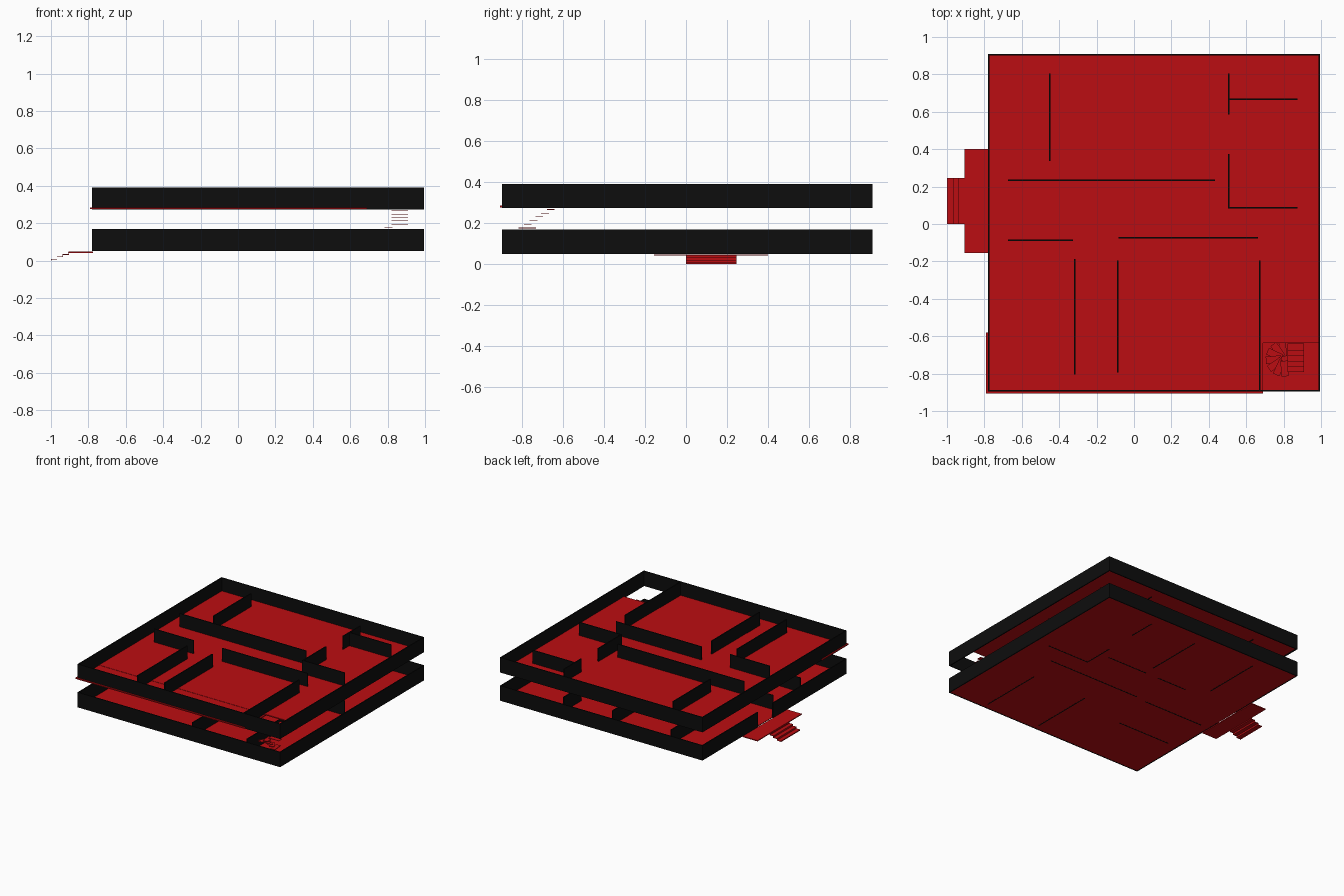
import bpy, bmesh, math
from mathutils import Matrix, Vector

if "Cube" in bpy.data.objects:
    bpy.data.objects.remove(bpy.data.objects["Cube"])


def material(name, color):
    m = bpy.data.materials.new(name)
    m.diffuse_color = color
    m.use_nodes = True
    m.node_tree.nodes["Principled BSDF"].inputs["Base Color"].default_value = m.diffuse_color
    return m


RED = material("red_floor", (0.5, 0.004, 0.006, 1))
BLACK = material("black_wall", (0.004, 0.004, 0.004, 1))


def add_box(bm, x0, x1, y0, y1, z0, z1, turn=None):
    mat = Matrix.Translation(((x0 + x1) / 2, (y0 + y1) / 2, (z0 + z1) / 2))
    mat = mat @ Matrix.Diagonal((x1 - x0, y1 - y0, z1 - z0, 1))
    bmesh.ops.create_cube(bm, size=1, matrix=(turn @ mat) if turn else mat)


def finish(name, bm, mat):
    mesh = bpy.data.meshes.new(name)
    bm.to_mesh(mesh)
    bm.free()
    mesh.materials.append(mat)
    ob = bpy.data.objects.new(name, mesh)
    bpy.context.collection.objects.link(ob)
    return ob


def box(name, mat, *dims):
    bm = bmesh.new()
    add_box(bm, *dims)
    return finish(name, bm, mat)


T = 0.004  # half thickness of walls


def walls(name, z0, z1, lines):
    """Each line is (x0, y0, x1, y1), running along x or y."""
    bm = bmesh.new()
    for x0, y0, x1, y1 in lines:
        add_box(bm, min(x0, x1) - T, max(x0, x1) + T,
                min(y0, y1) - T, max(y0, y1) + T, z0, z1)
    return finish(name, bm, BLACK)


L, R, F, B = -0.776, 0.991, -0.891, 0.904
three_sides = [(L, F, R, F), (L, B, R, B), (R, F, R, B)]

# ground floor: slab, outer walls with a doorway, room walls
box("ground_floor", RED, L, R, F, B, 0.051, 0.056)
walls("ground_outer_walls", 0.05, 0.168,
      three_sides + [(L, F, L, 0.02), (L, 0.22, L, B)])
walls("ground_room_walls", 0.05, 0.168, [
    (0.51, 0.59, 0.51, 0.80), (0.51, 0.085, 0.51, 0.33), (0.51, 0.085, 0.87, 0.085),
    (0.09, 0.33, 0.09, 0.79), (-0.44, 0.34, -0.44, 0.81),
    (-0.28, 0.235, -0.03, 0.235), (0.09, 0.235, 0.43, 0.235),
    (-0.08, -0.07, 0.72, -0.07), (-0.70, -0.085, -0.18, -0.085),
    (-0.69, -0.44, -0.24, -0.44), (0.67, -0.84, 0.67, -0.33),
    (0.19, -0.84, 0.19, -0.33)])

# upper floor: main slab, front strip leaving the stairwell open, walls
box("upper_floor", RED, L, R, -0.635, B, 0.279, 0.287)
box("upper_floor_front_strip", RED, -0.79, 0.69, -0.907, -0.58, 0.277, 0.285)
walls("upper_outer_walls", 0.273, 0.391, three_sides + [(L, F, L, B)])
walls("upper_room_walls", 0.276, 0.391, [
    (-0.45, 0.34, -0.45, 0.80), (-0.67, 0.233, 0.43, 0.233),
    (0.507, 0.59, 0.507, 0.80), (0.51, 0.667, 0.87, 0.667),
    (0.507, 0.087, 0.507, 0.37), (0.51, 0.087, 0.87, 0.087),
    (-0.67, -0.086, -0.33, -0.086), (-0.08, -0.074, 0.66, -0.074),
    (-0.316, -0.80, -0.316, -0.19), (-0.087, -0.79, -0.087, -0.20),
    (0.672, -0.89, 0.672, -0.20)])

# porch landing and entrance steps
box("porch_landing", RED, -0.906, L, -0.155, 0.40, 0.041, 0.048)
bm = bmesh.new()
for i in range(3):
    x, z = -1 + 0.0315 * i, 0.013 * i
    add_box(bm, x, x + 0.0335, 0, 0.245, z + 0.005, z + 0.008)   # tread
    add_box(bm, x, x + 0.002, 0, 0.245, max(z - 0.005, 0), z + 0.005)   # riser
add_box(bm, -0.908, -0.906, 0, 0.245, 0.034, 0.042)
finish("entrance_steps", bm, RED)

# winding stair: fan of treads, then a straight run to the upper floor
bm = bmesh.new()
RISE = 0.018
z = 0.068
for i in range(7):
    turn = Matrix.Translation((0.80, -0.72, z)) @ Matrix.Rotation(math.radians(95 + 30 * i), 4, 'Z')
    add_box(bm, 0.012, 0.095, -0.019, 0.019, -0.0015, 0.0015, turn)
    z += RISE
for i in range(5):
    y = -0.79 + 0.028 * i
    add_box(bm, 0.82, 0.91, y, y + 0.038, z - 0.0015, z + 0.0015)
    z += RISE
finish("winding_stair", bm, RED)
